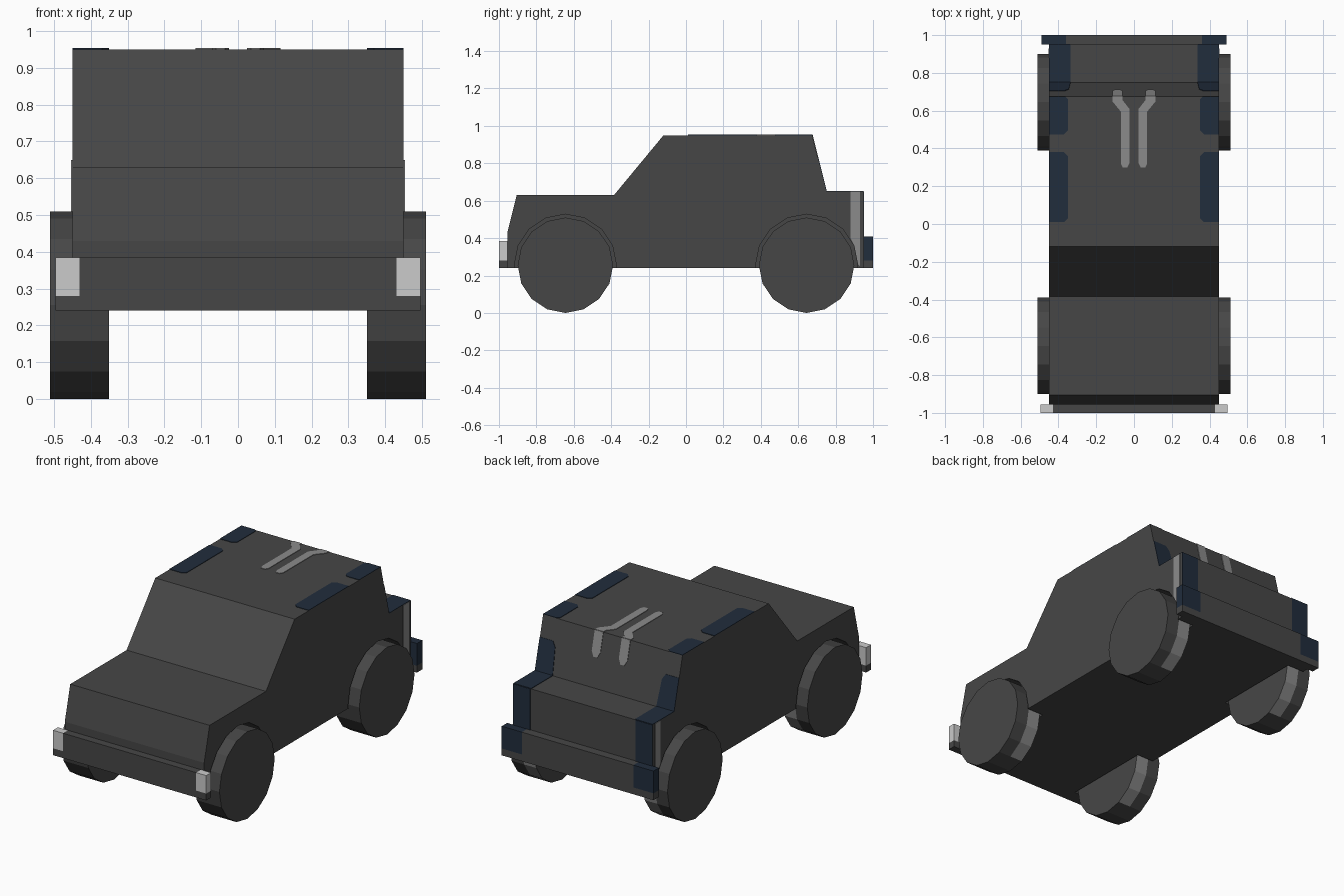
import bpy, bmesh, math
from mathutils import Vector

if "Cube" in bpy.data.objects:
    bpy.data.objects.remove(bpy.data.objects["Cube"])


def material(name, rgb):
    m = bpy.data.materials.new(name)
    m.diffuse_color = (*rgb, 1)
    m.use_nodes = True
    m.node_tree.nodes["Principled BSDF"].inputs["Base Color"].default_value = m.diffuse_color
    return m


CHARCOAL = material("charcoal", (0.062, 0.062, 0.062))
NAVY = material("navy", (0.015, 0.026, 0.046))
GREY = material("mid_grey", (0.26, 0.26, 0.26))
LIGHT = material("light_grey", (0.60, 0.60, 0.60))


def finish(bm, name, mats):
    bmesh.ops.recalc_face_normals(bm, faces=bm.faces[:])
    me = bpy.data.meshes.new(name)
    bm.to_mesh(me)
    bm.free()
    for m in mats:
        me.materials.append(m)
    ob = bpy.data.objects.new(name, me)
    bpy.context.collection.objects.link(ob)
    return ob


def prism(name, points, offset, mats):
    """Closed outline of 3D points, extruded along offset."""
    bm = bmesh.new()
    f = bm.faces.new([bm.verts.new(p) for p in points])
    ext = bmesh.ops.extrude_face_region(bm, geom=[f], use_keep_orig=True)
    verts = [v for v in ext["geom"] if isinstance(v, bmesh.types.BMVert)]
    bmesh.ops.translate(bm, verts=verts, vec=Vector(offset))
    return finish(bm, name, mats)


def circle(y, z, r, n=16):
    return [(y + r * math.sin(math.tau * i / n), z - r * math.cos(math.tau * i / n))
            for i in range(n)]


WHEEL_Y, WHEEL_Z, WHEEL_R = 0.645, 0.255, 0.255

# Body: side profile extruded across the width
profile = [(-0.955, 0.24), (-0.955, 0.43), (-0.905, 0.63), (-0.385, 0.63), (-0.12, 0.95),
           (0.675, 0.95), (0.75, 0.65), (0.95, 0.65), (0.95, 0.24)]
body = prism("body", [(-0.45, y, z) for y, z in profile], (0.9, 0, 0), [CHARCOAL])

# Wheel arches cut into the body
for sx in (-1, 1):
    for wy in (-WHEEL_Y, WHEEL_Y):
        cutter = prism("arch_cutter", [(sx * 0.342, y, z) for y, z in circle(wy, WHEEL_Z, 0.273)],
                       (sx * 0.2, 0, 0), [CHARCOAL])
        cutter.hide_render = True
        cutter.hide_set(True)
        mod = body.modifiers.new("arch", "BOOLEAN")
        mod.object = cutter
        mod.operation = "DIFFERENCE"
        mod.solver = "EXACT"


# Wheels: 16-sided, with a grey band on the inner rear tread
def wheel(name, sx, wy):
    bm = bmesh.new()
    rings = [[bm.verts.new((sx * x, y, z)) for y, z in circle(wy, WHEEL_Z, WHEEL_R)]
             for x in (0.35, 0.43, 0.51)]
    bm.faces.new(rings[0])
    bm.faces.new(rings[2])
    for k in range(2):
        for i in range(16):
            j = (i + 1) % 16
            f = bm.faces.new([rings[k][i], rings[k][j], rings[k + 1][j], rings[k + 1][i]])
            f.material_index = 1 if k == 0 and 1 <= i <= 4 else 0
    finish(bm, name, [CHARCOAL, GREY])


for sx, side in ((-1, "right"), (1, "left")):
    wheel("front_wheel_" + side, sx, -WHEEL_Y)
    wheel("rear_wheel_" + side, sx, WHEEL_Y)


# Bumpers: boxes whose upper end blocks are coloured
def bumper(name, half, y0, y1, top, inner, mat):
    bm = bmesh.new()
    bmesh.ops.create_cube(bm, size=1)
    for v in bm.verts:
        v.co = (v.co.x * 2 * half, y0 + (v.co.y + 0.5) * (y1 - y0), 0.24 + (v.co.z + 0.5) * (top - 0.24))
    for co, no in (((inner, 0, 0), (1, 0, 0)), ((-inner, 0, 0), (1, 0, 0)), ((0, 0, 0.28), (0, 0, 1))):
        bmesh.ops.bisect_plane(bm, geom=bm.verts[:] + bm.edges[:] + bm.faces[:],
                               plane_co=co, plane_no=no)
    for f in bm.faces:
        c = f.calc_center_median()
        f.material_index = 1 if abs(c.x) > inner and c.z > 0.28 else 0
    finish(bm, name, [CHARCOAL, mat])


bumper("front_bumper", 0.495, -1.0, -0.955, 0.385, 0.43, LIGHT)
bumper("rear_bumper", 0.49, 0.95, 1.0, 0.41, 0.36, NAVY)

# Painted patches: thin plates on each surface, mirrored left and right
T = 0.003
slope_n = Vector((0, 0.30, 0.075)).normalized() * T


def slope(x, z):
    return (x, 0.675 + (0.95 - z) * 0.25, z)


def pair(name, points, offset, mat):
    ob = prism(name, points, offset, [mat])
    mod = ob.modifiers.new("mirror", "MIRROR")
    mod.use_clip = False
    mod.use_mirror_merge = False


pair("roof_side_window",
     [(x, y, 0.95) for x, y in ((0.45, 0.01), (0.37, 0.01), (0.35, 0.03), (0.35, 0.36),
                                (0.37, 0.38), (0.45, 0.38))], (0, 0, T), NAVY)
pair("roof_rear_window",
     [(x, y, 0.95) for x, y in ((0.45, 0.475), (0.37, 0.475), (0.35, 0.495), (0.35, 0.66),
                                (0.365, 0.675), (0.45, 0.675))], (0, 0, T), NAVY)
pair("tailgate_patch",
     [slope(x, z) for x, z in ((0.45, 0.83), (0.365, 0.83), (0.345, 0.80), (0.335, 0.65),
                               (0.45, 0.65))], slope_n, NAVY)
pair("deck_patch", [(x, y, 0.65) for x, y in ((0.335, 0.75), (0.45, 0.75), (0.45, 0.95),
                                              (0.335, 0.95))], (0, 0, T), NAVY)
pair("rear_lamp", [(x, 0.95, z) for x, z in ((0.34, 0.41), (0.45, 0.41), (0.45, 0.65),
                                             (0.34, 0.65))], (0, T, 0), NAVY)

# Pale roof stripes, bent outward and running down the tailgate
pair("roof_stripe",
     [(x, y, 0.95) for x, y in ((0.025, 0.32), (0.035, 0.30), (0.06, 0.30), (0.07, 0.32),
                                (0.07, 0.595), (0.115, 0.65), (0.115, 0.675), (0.06, 0.675),
                                (0.06, 0.655), (0.025, 0.61))], (0, 0, T), GREY)
pair("tailgate_stripe",
     [slope(x, z) for x, z in ((0.06, 0.95), (0.115, 0.95), (0.115, 0.84), (0.10, 0.81),
                               (0.075, 0.81), (0.06, 0.84))], slope_n, GREY)

# Vertical strip on each rear flank, following the arch
pair("flank_strip",
     [(0.45, y, z) for y, z in ((0.88, 0.65), (0.93, 0.65), (0.93, 0.25), (0.92, 0.26),
                                (0.90, 0.36), (0.88, 0.40))], (T, 0, 0), GREY)
